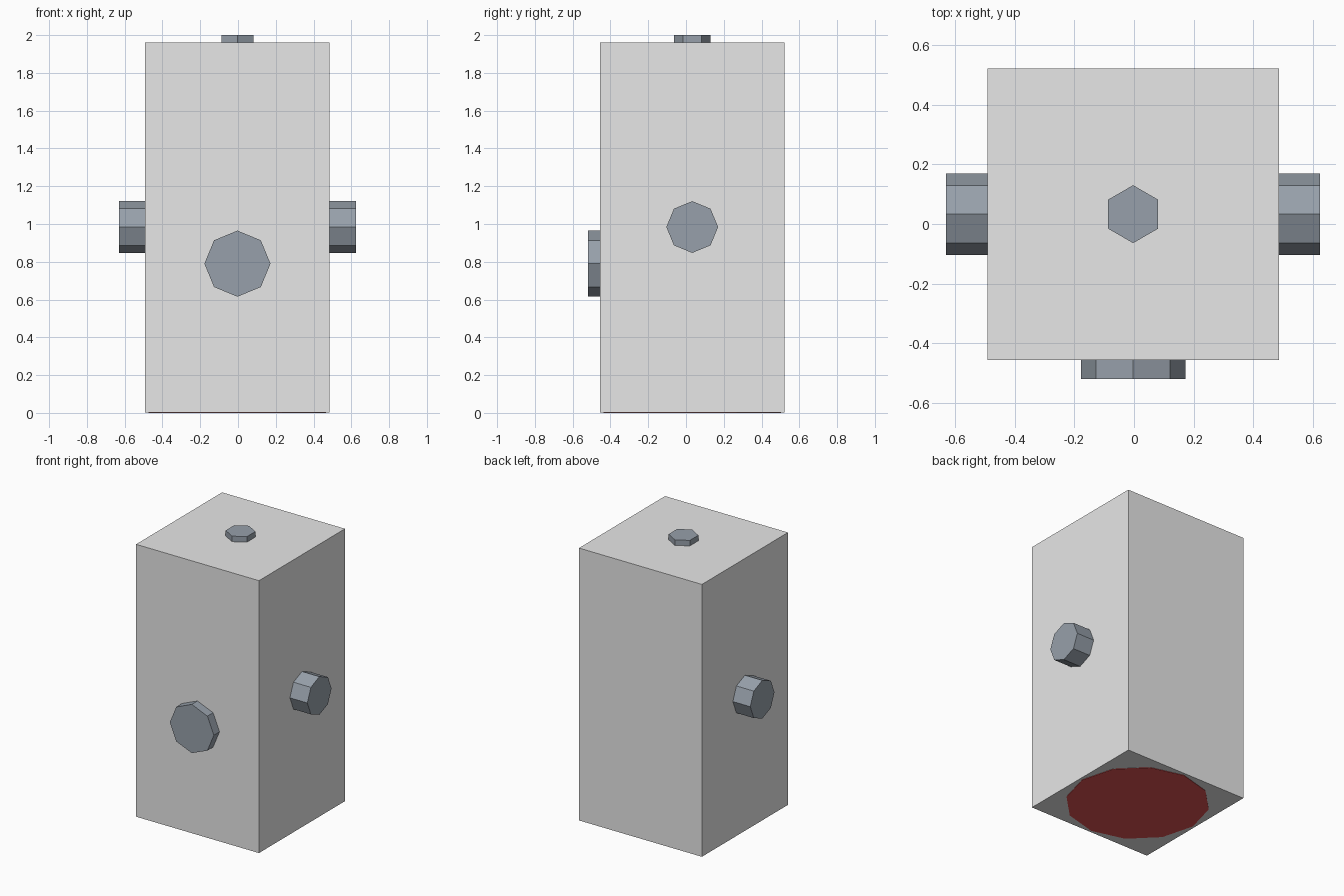
import bpy, math
from mathutils import Vector

if "Cube" in bpy.data.objects:
    bpy.data.objects.remove(bpy.data.objects["Cube"])


def material(name, rgb):
    m = bpy.data.materials.new(name)
    m.diffuse_color = (*rgb, 1.0)
    m.use_nodes = True
    m.node_tree.nodes["Principled BSDF"].inputs["Base Color"].default_value = m.diffuse_color
    return m


light_grey = material("light grey", (0.80, 0.80, 0.80))
steel = material("blue grey", (0.31, 0.353, 0.405))
red = material("red", (0.72, 0.085, 0.085))

CX, CY = -0.003, 0.033      # centre of the body
SIZE, TOP = 0.977, 1.96     # body width and height


def prism(name, sides, radius, start, end, mat):
    """Flat-sided cylinder from start to end, with a corner on each axis."""
    a, b = Vector(start), Vector(end)
    axis = b - a
    u = Vector((0, 0, 1)) if abs(axis.z) < 1e-6 else Vector((0, 1, 0))
    v = axis.normalized().cross(u)
    ring = [u * math.cos(t) * radius + v * math.sin(t) * radius
            for t in (2 * math.pi * i / sides for i in range(sides))]
    verts = [a + p for p in ring] + [b + p for p in ring]
    faces = [tuple(reversed(range(sides))), tuple(range(sides, 2 * sides))]
    faces += [(i, (i + 1) % sides, sides + (i + 1) % sides, sides + i)
              for i in range(sides)]
    mesh = bpy.data.meshes.new(name)
    mesh.from_pydata(verts, [], faces)
    mesh.materials.append(mat)
    obj = bpy.data.objects.new(name, mesh)
    bpy.context.collection.objects.link(obj)
    return obj


# Tall square body, lifted a hair above the base disc
LIFT = 0.003
bpy.ops.mesh.primitive_cube_add(size=1, location=(CX, CY, (TOP + LIFT) / 2))
body = bpy.context.object
body.name = "body"
body.scale = (SIZE, SIZE, TOP - LIFT)
body.data.materials.append(light_grey)

# Red disc on the underside
prism("base_disc", 12, 0.47, (CX, CY, 0), (CX, CY, 0.02), red)

# Hexagonal nut on top
prism("top_nut", 6, 0.097, (CX, CY, TOP - 0.1), (CX, CY, 2.0), steel)

# Side outlets, mirrored left and right
for side, name in ((-1, "left_outlet"), (1, "right_outlet")):
    prism(name, 8, 0.137, (CX + side * 0.4, CY, 0.984),
          (CX + side * 0.627, CY, 0.984), steel)

# Larger front outlet
prism("front_outlet", 8, 0.175, (CX, -0.36, 0.79), (CX, -0.52, 0.79), steel)
